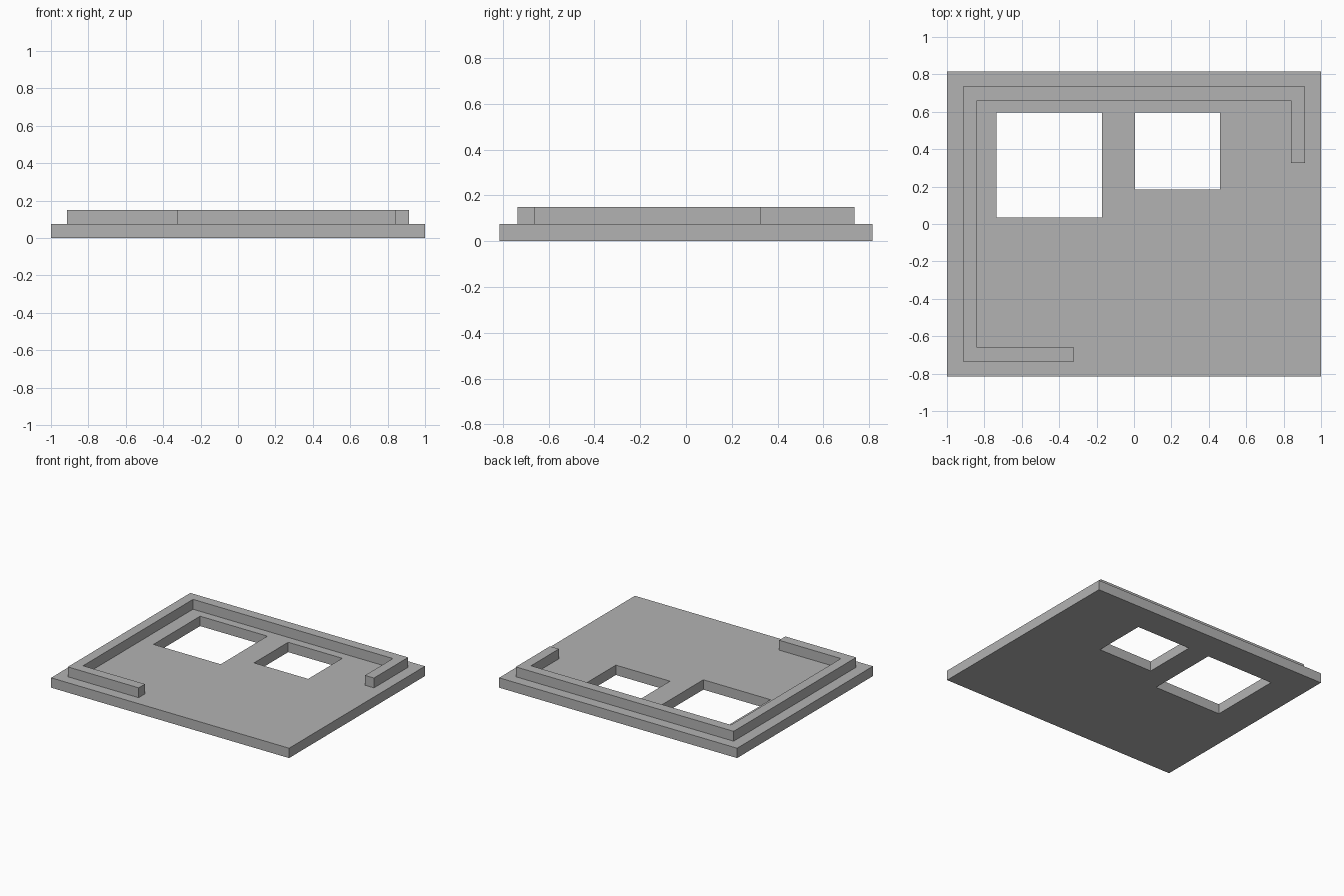
import bpy
import bmesh

default_cube = bpy.data.objects.get("Cube")
if default_cube:
    bpy.data.objects.remove(default_cube, do_unlink=True)

# Single plain grey
grey = bpy.data.materials.new("plain_grey")
grey.use_nodes = True
colour = (0.45, 0.45, 0.45, 1)
grey.diffuse_color = colour
grey.node_tree.nodes["Principled BSDF"].inputs["Base Color"].default_value = colour


def extrude_outline(name, points, bottom, top):
    """Flat-sided solid from a counter-clockwise outline in plan."""
    bm = bmesh.new()
    face = bm.faces.new([bm.verts.new((x, y, bottom)) for x, y in points])
    result = bmesh.ops.extrude_face_region(bm, geom=[face], use_keep_orig=True)
    raised = [v for v in result["geom"] if isinstance(v, bmesh.types.BMVert)]
    bmesh.ops.translate(bm, verts=raised, vec=(0, 0, top - bottom))
    bmesh.ops.recalc_face_normals(bm, faces=bm.faces[:])
    mesh = bpy.data.meshes.new(name)
    bm.to_mesh(mesh)
    bm.free()
    mesh.materials.append(grey)
    obj = bpy.data.objects.new(name, mesh)
    bpy.context.collection.objects.link(obj)
    return obj


def rectangle(x0, x1, y0, y1):
    return [(x0, y0), (x1, y0), (x1, y1), (x0, y1)]


plate_top = 0.075
rim_top = 0.15

# Base plate with two through openings
plate = extrude_outline("base_plate", rectangle(-1, 1, -0.815, 0.815), 0, plate_top)
openings = {
    "large_opening_cutter": rectangle(-0.735, -0.17, 0.035, 0.595),
    "small_opening_cutter": rectangle(0.005, 0.46, 0.185, 0.595),
}
for name, outline in openings.items():
    cutter = extrude_outline(name, outline, -0.1, 0.2)
    cutter.hide_render = True
    cutter.hide_viewport = True
    cutter.display_type = 'WIRE'
    cut = plate.modifiers.new(name, 'BOOLEAN')
    cut.operation = 'DIFFERENCE'
    cut.solver = 'EXACT'
    cut.object = cutter

# Raised rim along the front left-hand run, the side, the back and a short return
out_x, in_x = 0.915, 0.84
out_y, in_y = 0.735, 0.66
front_end, side_end = -0.32, 0.325
extrude_outline("raised_rim", [
    (-out_x, -out_y), (front_end, -out_y), (front_end, -in_y), (-in_x, -in_y),
    (-in_x, in_y), (in_x, in_y), (in_x, side_end), (out_x, side_end),
    (out_x, out_y), (-out_x, out_y),
], plate_top, rim_top)
